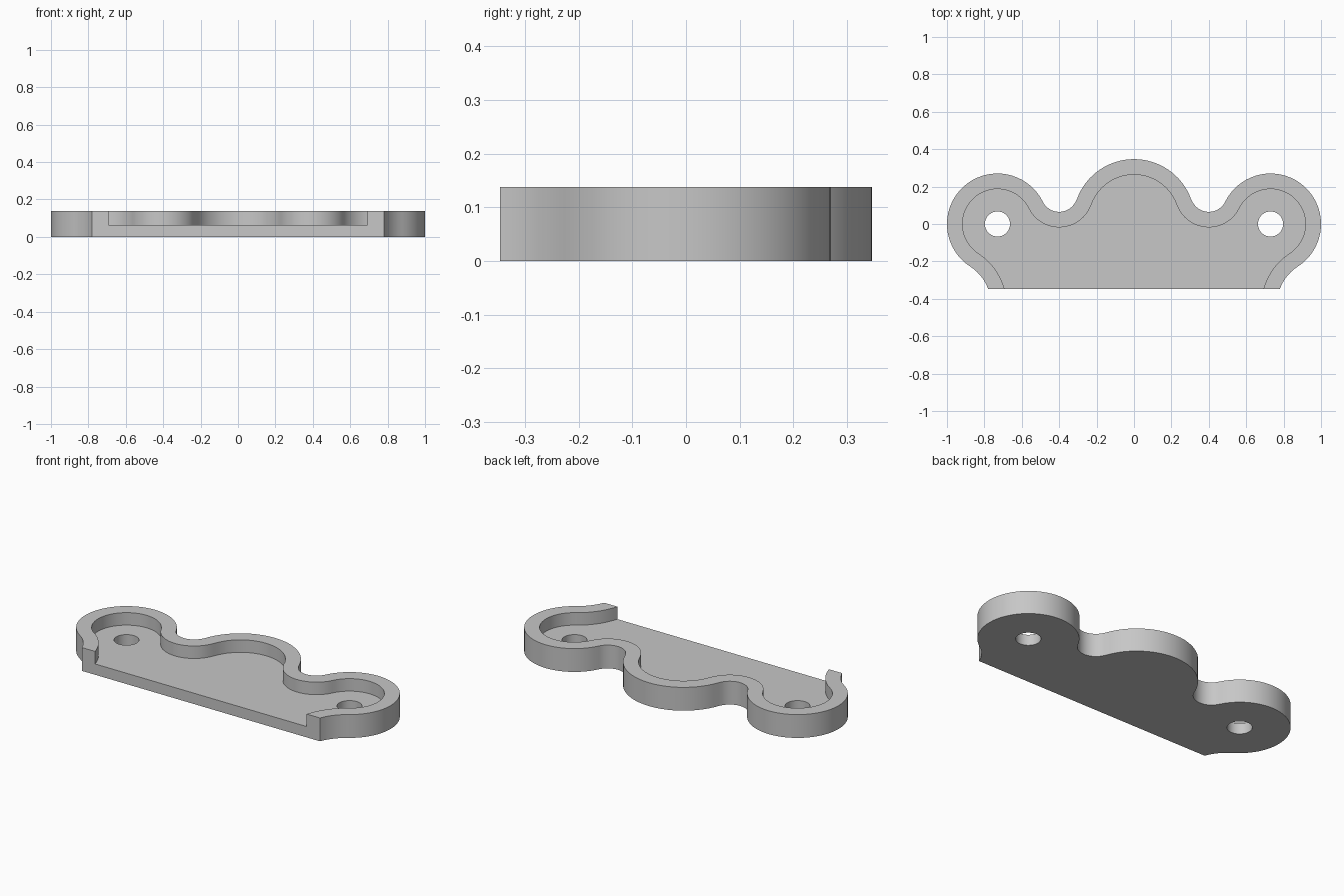
import bpy
import bmesh
from math import atan2, asin, ceil, cos, pi, radians, sin

if "Cube" in bpy.data.objects:
    bpy.data.objects.remove(bpy.data.objects["Cube"])

HEIGHT, FLOOR, WALL = 0.138, 0.064, 0.083
FRONT = -0.347
EAR_X, EAR_R, HOLE_R = 0.73, 0.27, 0.067

grey = bpy.data.materials.new("plain grey")
grey.use_nodes = True
grey.diffuse_color = (0.57, 0.57, 0.57, 1)
grey.node_tree.nodes["Principled BSDF"].inputs["Base Color"].default_value = grey.diffuse_color


def arc(centre, radius, start, end):
    n = ceil(abs(end - start) / radians(6))
    angles = [start + (end - start) * i / n for i in range(n + 1)]
    return [(centre[0] + radius * cos(a), centre[1] + radius * sin(a)) for a in angles]


def outline(inset):
    """Tangent arcs from the crown, through the dip and ear, to the front foot."""
    crown, dip, ear = (0, 0.022), (0.40, 0.163), (EAR_X, 0)
    foot_r, turn = 0.25, radians(-57)
    foot = (EAR_X + (EAR_R + foot_r) * cos(turn), (EAR_R + foot_r) * sin(turn))
    a = atan2(dip[1] - crown[1], dip[0] - crown[0])
    b = atan2(ear[1] - dip[1], ear[0] - dip[0])
    last = pi - asin((FRONT - foot[1]) / (foot_r + inset))
    half = arc(crown, 0.325 - inset, pi / 2, a)
    half += arc(dip, 0.098 + inset, a - pi, b)[1:]
    half += arc(ear, EAR_R - inset, b + pi, turn)[1:]
    half += arc(foot, foot_r + inset, turn + pi, last)[1:]
    return half


def mirrored(half):
    return half + [(-x, y) for x, y in reversed(half[1:])]


def prism(name, points, bottom, top):
    bm = bmesh.new()
    base = bm.faces.new([bm.verts.new((x, y, bottom)) for x, y in points])
    new = bmesh.ops.extrude_face_region(bm, geom=[base])["geom"]
    bmesh.ops.translate(bm, vec=(0, 0, top - bottom),
                        verts=[v for v in new if isinstance(v, bmesh.types.BMVert)])
    bmesh.ops.recalc_face_normals(bm, faces=bm.faces)
    mesh = bpy.data.meshes.new(name)
    bm.to_mesh(mesh)
    bm.free()
    mesh.materials.append(grey)
    obj = bpy.data.objects.new(name, mesh)
    bpy.context.collection.objects.link(obj)
    return obj


# Scalloped body
body = prism("scalloped_tray", mirrored(outline(0)), 0, HEIGHT)

# Pocket open at the front, and one screw hole in each ear
pocket = outline(WALL)
pocket.append((pocket[-1][0], FRONT - 0.1))
cutters = [prism("pocket_cutter", mirrored(pocket), FLOOR, HEIGHT + 0.1)]
for side in (-1, 1):
    circle = arc((side * EAR_X, 0), HOLE_R, 0, 2 * pi)[:-1]
    cutters.append(prism("hole_cutter", circle, -0.1, HEIGHT + 0.2))

bpy.ops.object.select_all(action="DESELECT")
bpy.context.view_layer.objects.active = body
body.select_set(True)
for cutter in cutters:
    cutter.hide_render = True
    mod = body.modifiers.new("cut", "BOOLEAN")
    mod.operation = "DIFFERENCE"
    mod.solver = "EXACT"
    mod.object = cutter
    bpy.ops.object.modifier_apply(modifier=mod.name)
    bpy.data.objects.remove(cutter)

bpy.ops.object.shade_smooth_by_angle(angle=radians(30))
